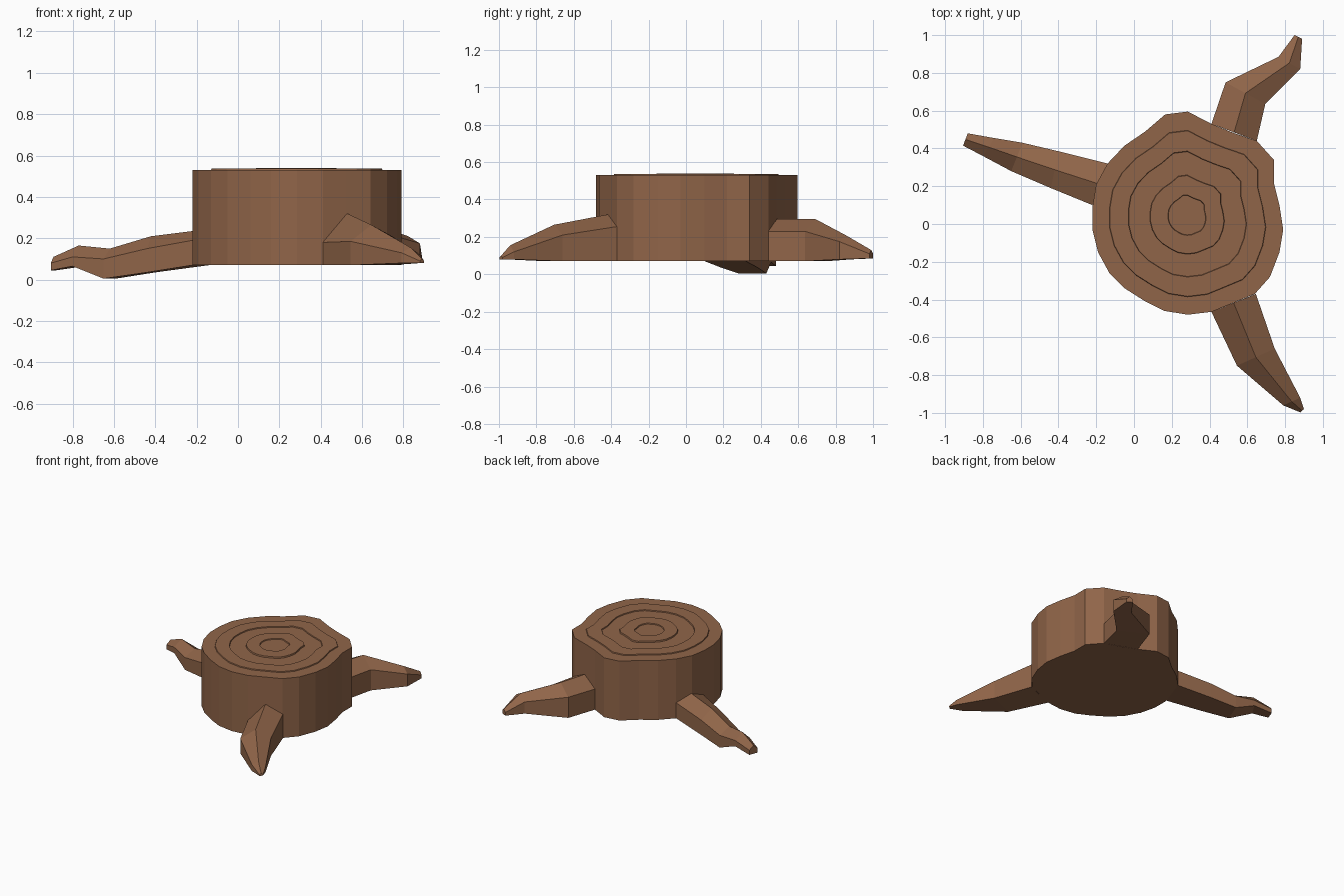
import bpy, bmesh
from mathutils import Vector

bark = bpy.data.materials.new("bark")
bark.diffuse_color = (0.28, 0.13, 0.066, 1)


def loft(name, loops):
    """Skin a closed solid through loops that share a point count."""
    bm = bmesh.new()
    rings = [[bm.verts.new(p) for p in loop] for loop in loops]
    n = len(rings[0])
    for a, b in zip(rings, rings[1:]):
        for i in range(n):
            j = (i + 1) % n
            bm.faces.new((a[i], a[j], b[j], b[i]))
    bm.faces.new(rings[0][::-1])
    bm.faces.new(rings[-1])
    bmesh.ops.recalc_face_normals(bm, faces=bm.faces)
    mesh = bpy.data.meshes.new(name)
    bm.to_mesh(mesh)
    bm.free()
    mesh.materials.append(bark)
    ob = bpy.data.objects.new(name, mesh)
    bpy.context.collection.objects.link(ob)


# Trunk: irregular outline, then stepped growth rings on the cut face
outline = [(.79, -.03), (.77, .1), (.74, .22), (.74, .34), (.65, .44), (.52, .485),
           (.41, .53), (.285, .595), (.165, .58), (.06, .49), (-.05, .415),
           (-.14, .32), (-.2, .21), (-.22, .09), (-.22, -.03), (-.19, -.15),
           (-.13, -.26), (-.05, -.34), (.06, -.41), (.16, -.46), (.285, -.48),
           (.41, -.465), (.52, -.42), (.64, -.37), (.72, -.28), (.77, -.15)]
centre = Vector((.28, .045))


def ring(scale, z):
    pts = [centre + (Vector(p) - centre) * scale for p in outline]
    return [(p.x, p.y, z) for p in pts]


steps = [(1, .07), (1, .53), (.82, .53), (.815, .537), (.62, .537), (.615, .53),
         (.39, .53), (.385, .54), (.20, .54), (.195, .533)]
loft("trunk", [ring(s, z) for s, z in steps])


# Roots: house-shaped cross-sections
# (left x, y, right x, y, bottom z, left shoulder z, ridge z, right shoulder z)
def root(name, sections):
    loops = []
    for lx, ly, rx, ry, zb, zl, zt, zr in sections:
        loops.append([(lx, ly, zb), (lx, ly, zl),
                      ((lx + rx) / 2, (ly + ry) / 2, zt),
                      (rx, ry, zr), (rx, ry, zb)])
    loft(name, loops)


root("left_root", [
    (-.14, .32, -.22, .10, .07, .19, .24, .19),
    (-.40, .385, -.44, .19, .035, .15, .21, .15),
    (-.59, .43, -.65, .28, .005, .10, .15, .10),
    (-.74, .455, -.80, .36, .065, .11, .165, .11),
    (-.88, .48, -.905, .415, .045, .08, .11, .08)])

root("front_root", [
    (.41, -.465, .645, -.37, .07, .18, .32, .255),
    (.545, -.75, .745, -.66, .07, .185, .265, .21),
    (.79, -.96, .88, -.92, .08, .13, .155, .12),
    (.88, -.997, .90, -.98, .08, .09, .10, .09)])

root("back_root", [
    (.41, .53, .65, .44, .07, .23, .295, .23),
    (.485, .75, .695, .635, .07, .23, .295, .23),
    (.765, .885, .88, .82, .08, .17, .21, .175),
    (.85, 1.0, .89, .98, .085, .11, .13, .11)])
